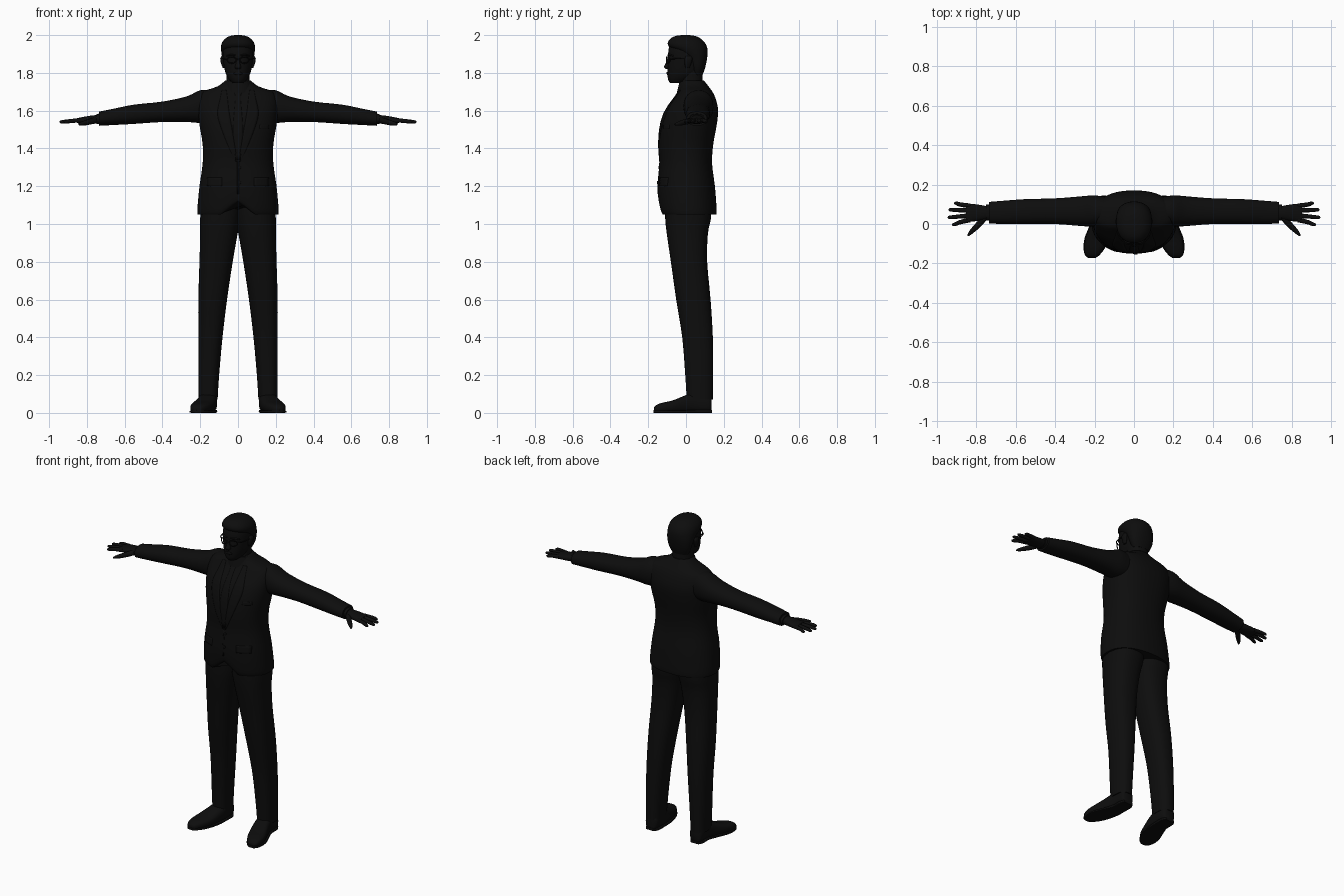
import bpy, bmesh, math
from mathutils import Vector
from mathutils.bvhtree import BVHTree

black = bpy.data.materials.new("near_black")
black.diffuse_color = (0.004, 0.004, 0.004, 1)


def finish(name, bm, mirror=False, thick=0):
    bmesh.ops.recalc_face_normals(bm, faces=bm.faces[:])
    me = bpy.data.meshes.new(name)
    bm.to_mesh(me)
    bm.free()
    me.materials.append(black)
    ob = bpy.data.objects.new(name, me)
    bpy.context.collection.objects.link(ob)
    bpy.context.view_layer.objects.active = ob
    for o in bpy.context.selected_objects:
        o.select_set(False)
    ob.select_set(True)
    bpy.ops.object.shade_smooth_by_angle(angle=math.radians(50))
    if thick:
        ob.modifiers.new("thickness", 'SOLIDIFY').thickness = thick
    if mirror:
        ob.modifiers.new("mirror", 'MIRROR')
    return ob


def spline(rows, steps):
    """Smooth interpolation through rows of numbers."""
    out = []
    for i in range(len(rows) - 1):
        a, b = rows[max(i - 1, 0)], rows[i]
        c, d = rows[i + 1], rows[min(i + 2, len(rows) - 1)]
        for s in range(steps):
            t = s / steps
            out.append([q + 0.5 * t * (r - p + t * (2 * p - 5 * q + 4 * r - w + t * (3 * (q - r) + w - p)))
                        for p, q, r, w in zip(a, b, c, d)])
    return out + [list(rows[-1])]


def loft(name, rows, axis='z', power=2.2, n=32, steps=3, mirror=False, tweak=None):
    """Rows: position on axis, then min/max of the two other directions."""
    bm = bmesh.new()
    rings = []
    for p, u0, u1, v0, v1 in spline(rows, steps):
        ring = []
        for k in range(n):
            a = 2 * math.pi * k / n
            c, s = math.cos(a), math.sin(a)
            u = (u0 + u1) / 2 + (u1 - u0) / 2 * math.copysign(abs(c) ** (2 / power), c)
            v = (v0 + v1) / 2 + (v1 - v0) / 2 * math.copysign(abs(s) ** (2 / power), s)
            co = Vector({'x': (p, u, v), 'y': (u, p, v), 'z': (u, v, p)}[axis])
            ring.append(bm.verts.new(tweak(co) if tweak else co))
        rings.append(ring)
    for r0, r1 in zip(rings, rings[1:]):
        for k in range(n):
            bm.faces.new((r0[k], r0[(k + 1) % n], r1[(k + 1) % n], r1[k]))
    bm.faces.new(rings[0])
    bm.faces.new(rings[-1])
    return finish(name, bm, mirror, 0)


def tube(name, pts, mirror=True):
    """Rounded tube through (x, y, z, radius) points."""
    bm = bmesh.new()
    pts = spline(pts, 4)
    rings = []
    for i, p in enumerate(pts):
        d = Vector(pts[min(i + 1, len(pts) - 1)][:3]) - Vector(pts[max(i - 1, 0)][:3])
        q = d.to_track_quat('Z', 'Y')
        rings.append([bm.verts.new(Vector(p[:3]) + q @ Vector((p[3] * math.cos(k * math.pi / 5),
                      p[3] * math.sin(k * math.pi / 5), 0))) for k in range(10)])
    for r0, r1 in zip(rings, rings[1:]):
        for k in range(10):
            bm.faces.new((r0[k], r0[(k + 1) % 10], r1[(k + 1) % 10], r1[k]))
    bm.faces.new(rings[0])
    bm.faces.new(rings[-1])
    return finish(name, bm, mirror)


# Jacket body, with the front hem rounded up at the middle
def hem(co):
    if co.y < 0 and co.z < 1.15:
        co.z += 0.07 * max(0, 1 - abs(co.x) / 0.09) * (1.15 - co.z) / 0.1
    return co


jacket = loft("jacket_body", [
    (1.05, -.213, .213, -.132, .160), (1.08, -.215, .215, -.143, .162),
    (1.20, -.204, .204, -.150, .153), (1.32, -.187, .187, -.140, .138),
    (1.42, -.187, .187, -.146, .144), (1.52, -.203, .203, -.138, .162),
    (1.60, -.212, .212, -.112, .170), (1.66, -.210, .210, -.070, .158),
    (1.70, -.185, .185, -.042, .140), (1.73, -.105, .105, -.030, .118),
    (1.76, -.068, .068, -.020, .095)], power=2.3, n=64, tweak=hem)
surface = BVHTree.FromObject(jacket, bpy.context.evaluated_depsgraph_get())


def plate(name, rows, mirror=False, lift=0.002, cols=5, thick=0.006):
    """Thin cloth strip laid on the jacket front; rows are (z, x0, x1)."""
    bm = bmesh.new()
    grid = []
    for z, x0, x1 in spline(rows, 4):
        line = []
        for k in range(cols + 1):
            x = x0 + (x1 - x0) * k / cols
            hit = surface.ray_cast(Vector((x, -1, z)), Vector((0, 1, 0)))[0]
            line.append(bm.verts.new((x, (hit.y if hit else 0) - lift, z)))
        grid.append(line)
    for a, b in zip(grid, grid[1:]):
        for k in range(cols):
            bm.faces.new((a[k], a[k + 1], b[k + 1], b[k]))
    return finish(name, bm, mirror, thick)


# Lapels, tie, front edge and pockets
plate("lapel", [(1.33, .004, .012), (1.42, .018, .055), (1.54, .038, .100),
                (1.60, .048, .108), (1.66, .055, .095), (1.71, .062, .085)], True)
plate("tie", [(1.34, -.012, .012), (1.50, -.026, .026), (1.66, -.014, .014), (1.70, -.02, .02)])
plate("front_edge", [(1.16, -.004, .004), (1.33, -.004, .004)], lift=.001, thick=.004)
plate("pocket_flap", [(1.20, .085, .165), (1.245, .085, .165)], True)
plate("breast_pocket", [(1.505, .115, .165), (1.525, .115, .165)])
for i, z in enumerate((1.22, 1.30)):
    plate("jacket_button_%d" % i, [(z - .008, .006, .012), (z, .001, .017), (z + .008, .006, .012)],
          lift=.005, cols=2)

# Shirt collar and neck
loft("shirt_collar", [(1.69, -.085, .085, -.050, .108), (1.73, -.078, .078, -.040, .102),
                      (1.755, -.069, .069, -.034, .094)])
loft("neck", [(1.68, -.07, .07, -.035, .095), (1.75, -.062, .062, -.030, .088),
              (1.82, -.062, .062, -.030, .088)])

# Sleeves, palms, fingers and thumbs
loft("sleeve", [
    (.13, .005, .135, 1.54, 1.705), (.20, -.012, .145, 1.535, 1.708),
    (.27, -.010, .140, 1.54, 1.676), (.40, .000, .130, 1.54, 1.648),
    (.55, .000, .126, 1.53, 1.632), (.66, .000, .118, 1.524, 1.610),
    (.735, .003, .112, 1.52, 1.595)], 'x', mirror=True)
loft("shirt_cuff", [(.72, .018, .098, 1.53, 1.585), (.75, .018, .098, 1.53, 1.583)], 'x', mirror=True)
loft("palm", [(.72, .030, .085, 1.535, 1.578), (.77, .020, .095, 1.53, 1.575),
              (.82, .012, .102, 1.53, 1.567), (.852, .012, .100, 1.534, 1.560)], 'x', n=20, mirror=True)
for i, (y0, x, y) in enumerate(((.092, .912, .105), (.068, .940, .072), (.043, .944, .034), (.021, .922, -.002))):
    tube("finger_%d" % i, [(.83, y0, 1.548, .012), (.88, (y0 + y) / 2, 1.546, .011),
                           (x - .012, y, 1.541, .009), (x, y, 1.54, .004)])
tube("thumb", [(.755, .035, 1.550, .016), (.79, -.005, 1.540, .015),
               (.825, -.040, 1.531, .011), (.842, -.060, 1.527, .004)])

# Trouser legs and shoes
loft("trouser_leg", [
    (.07, .108, .208, .004, .142), (.20, .100, .210, -.004, .144),
    (.40, .082, .210, -.020, .142), (.60, .058, .210, -.052, .130),
    (.80, .028, .204, -.080, .112), (.95, .002, .200, -.102, .116),
    (1.03, -.012, .200, -.110, .132), (1.14, -.02, .195, -.112, .138)], power=2.4, mirror=True)
loft("shoe", [
    (.136, .130, .185, .003, .085), (.120, .115, .198, 0, .105),
    (.050, .110, .204, 0, .110), (-.010, .116, .222, 0, .090),
    (-.070, .130, .245, 0, .066), (-.120, .150, .252, 0, .055),
    (-.155, .175, .247, .002, .043), (-.170, .195, .232, .008, .028)], 'y', power=2.7, n=24, mirror=True)
loft("shoe_sole", [
    (.138, .128, .188, 0, .016), (.110, .111, .201, 0, .016), (.050, .111, .203, 0, .016),
    (-.010, .113, .226, 0, .014), (-.070, .126, .250, 0, .014), (-.120, .146, .256, 0, .014),
    (-.158, .175, .248, 0, .014), (-.172, .195, .232, 0, .014)], 'y', power=6, n=24, mirror=True)

# Head and hair
loft("head", [
    (1.746, -.026, .026, -.084, -.020), (1.765, -.048, .048, -.095, .030),
    (1.80, -.066, .066, -.098, .078), (1.84, -.075, .075, -.097, .096),
    (1.88, -.080, .080, -.094, .102), (1.92, -.080, .080, -.093, .104),
    (1.96, -.068, .068, -.080, .088), (1.985, -.045, .045, -.045, .055)])
loft("hair", [
    (1.79, -.055, .055, .030, .088), (1.83, -.074, .074, .020, .102),
    (1.88, -.084, .084, -.005, .112), (1.915, -.089, .089, -.055, .114),
    (1.94, -.090, .090, -.092, .110), (1.965, -.082, .082, -.095, .096),
    (1.987, -.060, .060, -.075, .070), (1.997, -.035, .035, -.048, .042),
    (2.0, -.012, .012, -.020, .015)])

# Facial features
loft("nose", [(1.820, -.012, .012, -.108, -.080), (1.832, -.017, .017, -.116, -.080),
              (1.85, -.011, .011, -.108, -.080), (1.885, -.007, .007, -.096, -.080)], n=16)
loft("lips", [(1.788, -.012, .012, -.099, -.08), (1.797, -.026, .026, -.103, -.075),
              (1.806, -.014, .014, -.102, -.08)], n=16)
loft("ear", [(1.825, .070, .080, -.002, .018), (1.85, .070, .090, -.008, .028),
             (1.875, .072, .094, -.008, .034), (1.89, .074, .086, .002, .026)], n=16, mirror=True)
loft("eyebrow", [(.012, -.099, -.085, 1.888, 1.896), (.036, -.097, -.075, 1.892, 1.900),
                 (.060, -.077, -.055, 1.887, 1.894)], 'x', n=12, mirror=True)

# Glasses
rim = [(.034 + .024 * math.cos(a), -.103 + .018 * max(0, math.cos(a)),
        1.868 + .017 * math.sin(a), .003) for a in [i * math.pi / 6 for i in range(13)]]
tube("glasses_rim", rim)
tube("glasses_bridge", [(-.011, -.104, 1.872, .003), (.011, -.104, 1.872, .003)], False)
tube("glasses_arm", [(.057, -.086, 1.874, .003), (.078, -.060, 1.875, .003), (.086, .010, 1.877, .003)])
